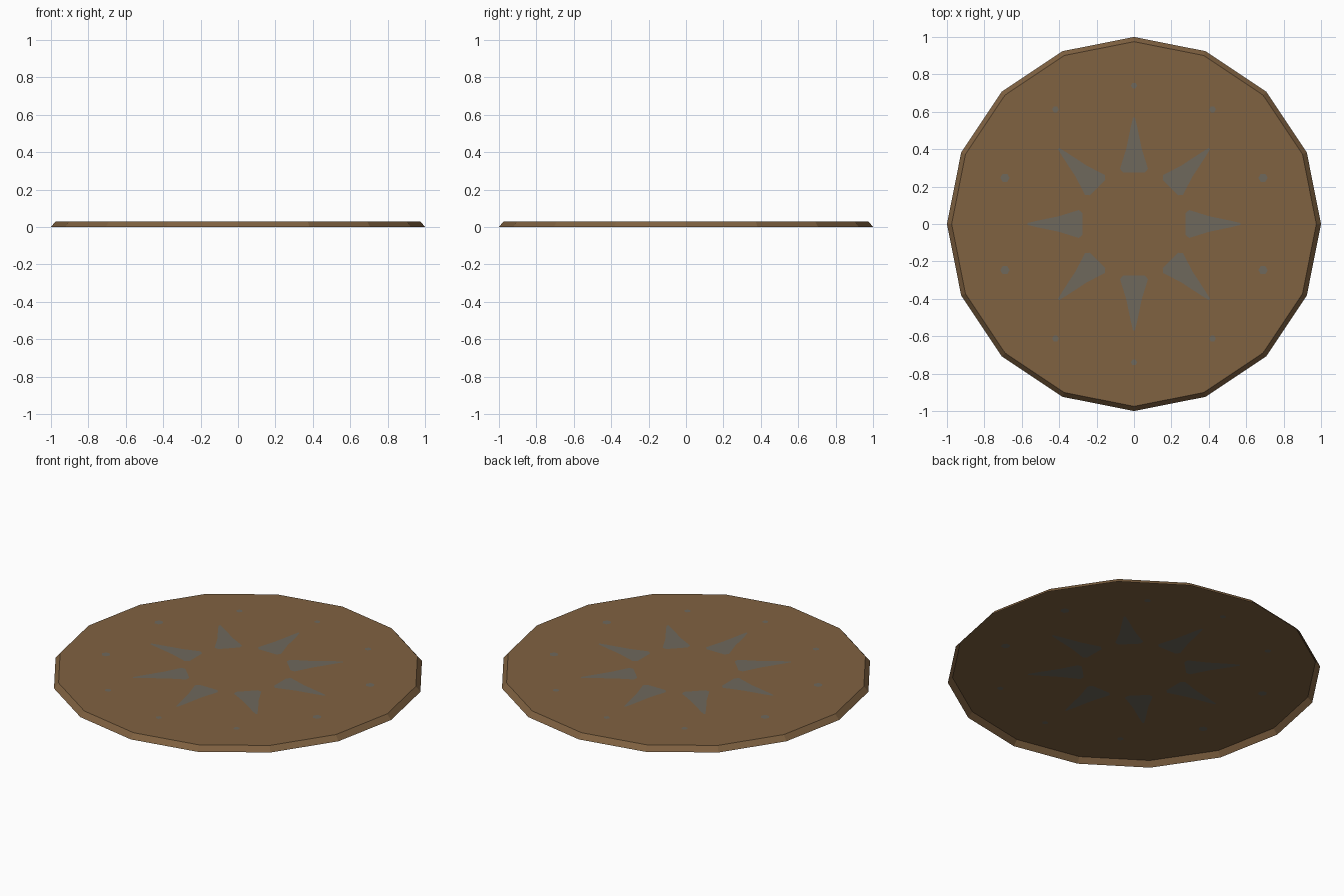
import bpy, bmesh, math
from mathutils import Vector
from mathutils.geometry import delaunay_2d_cdt

if "Cube" in bpy.data.objects:
    bpy.data.objects.remove(bpy.data.objects["Cube"])

SIDES, R_FOOT, R_TOP, HEIGHT = 16, 1.0, 0.975, 0.03


def material(name, rgb):
    m = bpy.data.materials.new(name)
    m.diffuse_color = (*rgb, 1)
    m.use_nodes = True
    m.node_tree.nodes["Principled BSDF"].inputs["Base Color"].default_value = m.diffuse_color
    return m


def ring(radius, n, centre=(0, 0)):
    return [Vector((centre[0] + radius * math.cos(math.tau * i / n),
                    centre[1] + radius * math.sin(math.tau * i / n))) for i in range(n)]


# Outlines: the disc first, then the painted shapes
shapes = [ring(R_TOP, SIDES)]

# Eight pointed rays; profile is (distance from centre, half width)
profile = [(0.275, 0.058), (0.295, 0.075), (0.40, 0.042), (0.52, 0.017), (0.57, 0.005)]
for k in range(8):
    a = math.tau * k / 8
    u, v = Vector((math.cos(a), math.sin(a))), Vector((-math.sin(a), math.cos(a)))
    shapes.append([u * r - v * w for r, w in profile] +
                  [u * r + v * w for r, w in reversed(profile)])

# Ten small dots
dots = [(0, 0.74, 0.017), (0, -0.74, 0.017)]
for sx in (1, -1):
    for sy in (1, -1):
        dots += [(sx * 0.42, sy * 0.613, 0.018), (sx * 0.69, sy * 0.247, 0.025)]
for x, y, r in dots:
    shapes.append(ring(r, 6, (x, y)))

# Cut the painted shapes into the flat top
coords, loops = [], []
for s in shapes:
    loops.append(list(range(len(coords), len(coords) + len(s))))
    coords += s
verts, _, faces, _, _, origin = delaunay_2d_cdt(coords, [], loops, 1, 1e-6)

bm = bmesh.new()
top = [bm.verts.new((p.x, p.y, HEIGHT)) for p in verts]
for f, src in zip(faces, origin):
    face = bm.faces.new([top[i] for i in f])
    face.material_index = 1 if max(src) > 0 else 0
    face.normal_update()
    if face.normal.z < 0:
        face.normal_flip()

# Sloping rim, open underneath
upper = [min(top, key=lambda v: (v.co.xy - p).length) for p in shapes[0]]
lower = [bm.verts.new((p.x, p.y, 0)) for p in ring(R_FOOT, SIDES)]
for i in range(SIDES):
    j = (i + 1) % SIDES
    bm.faces.new((lower[i], lower[j], upper[j], upper[i]))

mesh = bpy.data.meshes.new("round_board")
bm.to_mesh(mesh)
bm.free()
mesh.materials.append(material("brown wood", (0.216, 0.122, 0.053)))
mesh.materials.append(material("grey paint", (0.156, 0.138, 0.107)))
board = bpy.data.objects.new("round_board", mesh)
bpy.context.collection.objects.link(board)
